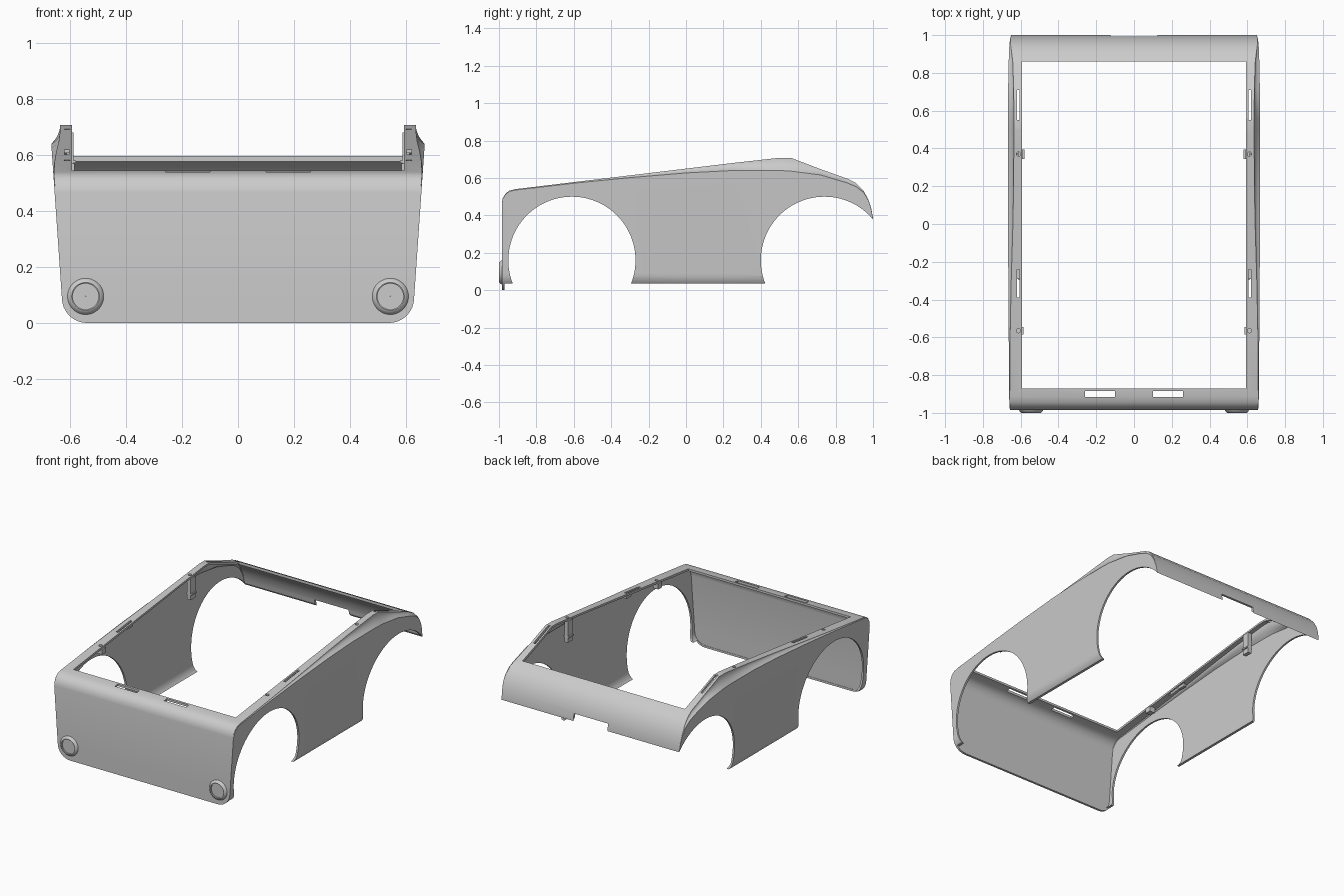
import bpy, bmesh, math
from mathutils import Matrix

cube = bpy.data.objects.get("Cube")
if cube:
    bpy.data.objects.remove(cube, do_unlink=True)

grey = bpy.data.materials.new("plain grey")
grey.use_nodes = True
COLOR = (0.6, 0.6, 0.6, 1)
grey.diffuse_color = COLOR
grey.node_tree.nodes["Principled BSDF"].inputs["Base Color"].default_value = COLOR


def finish(name, bm):
    bmesh.ops.recalc_face_normals(bm, faces=bm.faces)
    me = bpy.data.meshes.new(name)
    bm.to_mesh(me)
    bm.free()
    me.materials.append(grey)
    ob = bpy.data.objects.new(name, me)
    bpy.context.collection.objects.link(ob)
    return ob


def box(name, x, y, z):
    bm = bmesh.new()
    bmesh.ops.create_cube(bm, size=1)
    for v in bm.verts:
        for i, (a, b) in enumerate((x, y, z)):
            v.co[i] = a if v.co[i] < 0 else b
    return finish(name, bm)


def cylinder(name, r, depth, centre, axis="Z", segments=24):
    bm = bmesh.new()
    rot = Matrix.Rotation(math.pi / 2, 4, "Y") if axis == "X" else Matrix()
    bmesh.ops.create_cone(bm, cap_ends=True, segments=segments, radius1=r, radius2=r,
                          depth=depth, matrix=Matrix.Translation(centre) @ rot)
    return finish(name, bm)


def smooth(ob):
    bpy.ops.object.select_all(action="DESELECT")
    ob.select_set(True)
    bpy.context.view_layer.objects.active = ob
    bpy.ops.object.shade_smooth_by_angle(angle=math.radians(28))


def cut(ob, cutter):
    """Subtract a closed solid, trying a second solver if the first gives nothing."""
    cutter.hide_render = True
    for solver in ("EXACT", "MANIFOLD"):
        mod = ob.modifiers.new("cut", "BOOLEAN")
        mod.operation = "DIFFERENCE"
        mod.solver = solver
        mod.object = cutter
        bpy.context.view_layer.update()
        graph = bpy.context.evaluated_depsgraph_get()
        result = bpy.data.meshes.new_from_object(ob.evaluated_get(graph))
        ob.modifiers.clear()
        if len(result.polygons):
            ob.data = result
            break
    bpy.data.objects.remove(cutter, do_unlink=True)


# Stations from nose to tail: y, top height, crease height, rim half width
STATIONS = [
    (-.985, .465, .46, .654), (-.98, .492, .487, .655), (-.965, .517, .512, .657),
    (-.945, .532, .527, .658), (-.915, .54, .535, .658), (-.6, .578, .572, .656),
    (-.3, .614, .602, .65), (0, .65, .627, .641), (.25, .68, .64, .637),
    (.5, .708, .64, .636), (.56, .708, .637, .636), (.72, .647, .616, .637),
    (.86, .597, .574, .642), (.91, .572, .553, .648), (.95, .53, .522, .653),
    (.975, .485, .48, .655), (.99, .44, .435, .652), (1, .385, .38, .648)]


def section(y, top, crease, rim, inset):
    """Cross-section ring: rounded sill, sloping wall, hollow fender, flat rim."""
    half = []
    r = .09 - inset
    for i in range(9):
        a = math.radians(-90 + i * 90 / 8)
        half.append((.54 + r * math.cos(a), .09 + r * math.sin(a)))
    xc = .63 + .069 * (crease - .09)
    half.append((xc - inset, crease - inset))
    for t in (.2, .4, .6, .8, 1):
        half.append((rim + (xc - rim) * (1 - t) ** 2 - inset,
                     crease + (top - crease) * t - inset))
    ring = half + [(-x, z) for x, z in reversed(half)]
    return [(x, y * (1 - inset), z) for x, z in ring]


def hull(name, inset):
    bm = bmesh.new()
    rings = [[bm.verts.new(p) for p in section(*s, inset)] for s in STATIONS]
    n = len(rings[0])
    for a, b in zip(rings, rings[1:]):
        for i in range(n):
            j = (i + 1) % n
            bm.faces.new((a[i], a[j], b[j], b[i]))
    bm.faces.new(rings[0])
    bm.faces.new(rings[-1])
    bmesh.ops.triangulate(bm, faces=bm.faces)
    return finish(name, bm)


# Body: outer hull hollowed by a smaller one, then opened up
body = hull("body_shell", 0)
cut(body, hull("cut_inside", .013))
cut(body, box("cut_opening", (-.594, .594), (-.872, .86), (.3, 1)))
cut(body, box("cut_floor", (-1, 1), (-.97, 1.2), (-.5, .035)))
cut(body, cylinder("cut_front_arch", .34, 3, (0, -.61, .16), "X", 96))
cut(body, cylinder("cut_rear_arch", .34, 3, (0, .74, .16), "X", 96))
cut(body, box("cut_tail_notch", (-.125, .125), (.93, 1.1), (.3, .425)))

# Lamp ring profile: radius, y
LAMP = [(.068, -.98), (.061, -.991), (.053, -.999), (.05, -1), (.046, -.998),
        (.046, -.991), (.001, -.991)]

# Slots, screw holes, lamp rings, posts, brackets and clips on both sides
for s, side in ((-1, "right"), (1, "left")):
    def span(a, b):
        return tuple(sorted((s * a, s * b)))
    cut(body, box("cut_front_slot", span(.1, .26), (-.915, -.885), (.5, .7)))
    cut(body, box("cut_rear_side_slot", span(.605, .62), (.55, .71), (.6, .9)))
    cut(body, box("cut_front_side_slot", span(.605, .62), (-.39, -.24), (.55, .8)))
    cut(body, cylinder("cut_front_hole", .011, .3, (s * .611, -.565, .6)))
    cut(body, cylinder("cut_rear_hole", .011, .1, (s * .611, .37, .7)))

    bm = bmesh.new()
    pts = [bm.verts.new((s * .545 + r, y, .095)) for r, y in LAMP]
    edges = [bm.edges.new(p) for p in zip(pts, pts[1:])]
    bmesh.ops.spin(bm, geom=pts + edges, cent=(s * .545, 0, .095), axis=(0, 1, 0),
                   angle=2 * math.pi, steps=48)
    bmesh.ops.remove_doubles(bm, verts=bm.verts, dist=.0003)
    smooth(finish(side + "_lamp_ring", bm))

    box(side + "_rear_post", span(.588, .614), (.345, .395), (.54, .681))
    box(side + "_post_foot", span(.58, .62), (.345, .395), (.572, .582))
    box(side + "_front_bracket", span(.585, .625), (-.585, -.545), (.535, .57))
    box(side + "_slot_clip", span(.603, .622), (-.29, -.24), (.585, .603))
smooth(body)
